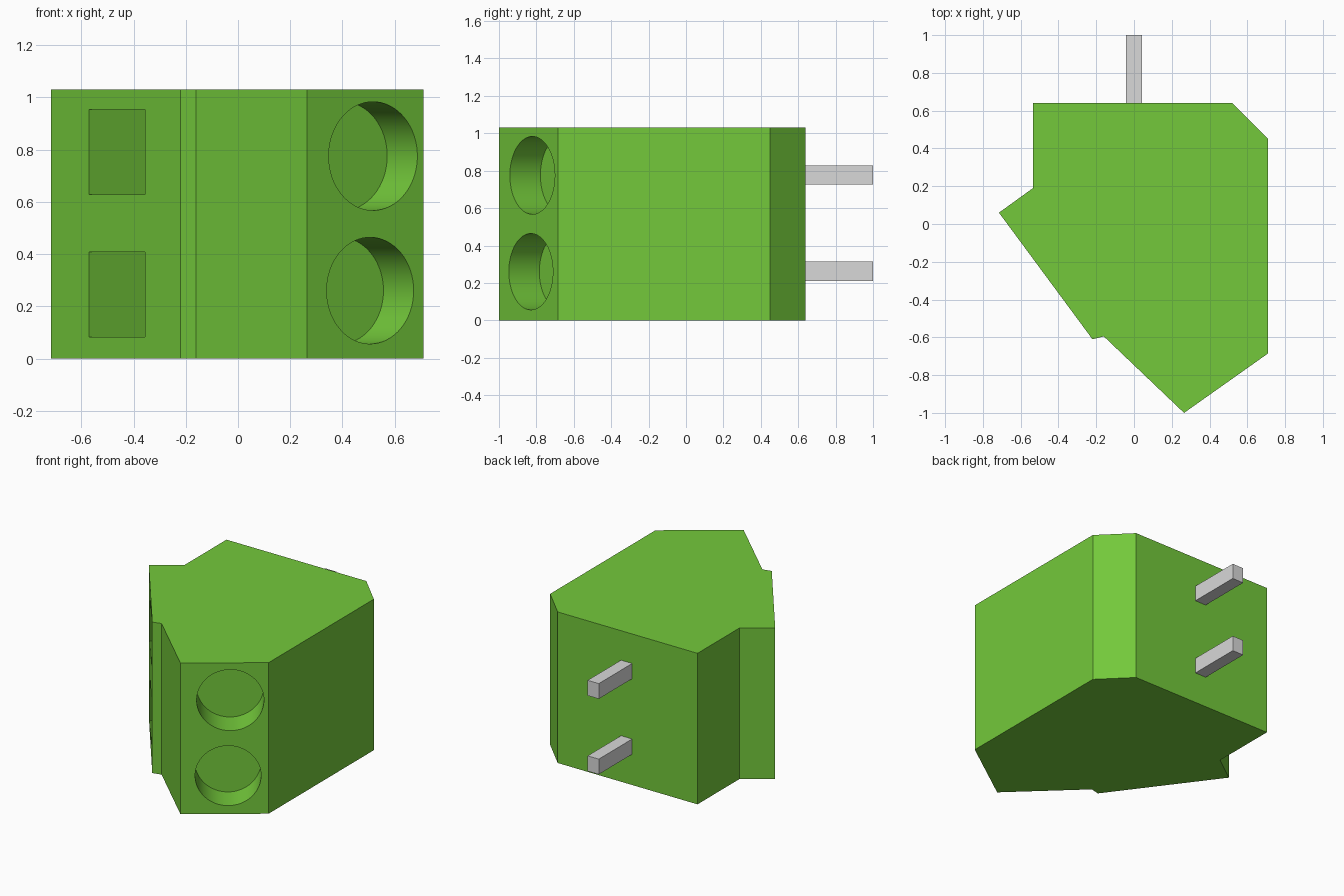
import bpy, bmesh, math
from mathutils import Matrix, Vector

cube = bpy.data.objects.get("Cube")
if cube:
    bpy.data.objects.remove(cube, do_unlink=True)

HEIGHT = 1.03


def material(name, rgb):
    m = bpy.data.materials.new(name)
    m.use_nodes = True
    m.diffuse_color = (*rgb, 1)
    bsdf = next(n for n in m.node_tree.nodes if n.type == 'BSDF_PRINCIPLED')
    bsdf.inputs["Base Color"].default_value = (*rgb, 1)
    return m


green = material("green plastic", (0.172, 0.582, 0.043))
metal = material("grey metal", (0.69, 0.69, 0.69))


def make_object(name, bm, mat):
    bmesh.ops.recalc_face_normals(bm, faces=bm.faces)
    mesh = bpy.data.meshes.new(name)
    bm.to_mesh(mesh)
    bm.free()
    mesh.materials.append(mat)
    ob = bpy.data.objects.new(name, mesh)
    bpy.context.collection.objects.link(ob)
    return ob


def box(name, size, matrix, mat):
    bm = bmesh.new()
    bmesh.ops.create_cube(bm, size=1, matrix=matrix @ Matrix.Diagonal((*size, 1)))
    return make_object(name, bm, mat)


def cylinder(name, radius, depth, matrix, mat):
    bm = bmesh.new()
    bmesh.ops.create_cone(bm, cap_ends=True, segments=64, radius1=radius,
                          radius2=radius, depth=depth, matrix=matrix)
    return make_object(name, bm, mat)


# Housing: extruded plan outline
outline = [(-0.535, 0.64), (-0.535, 0.19), (-0.715, 0.06), (-0.22, -0.61),
           (-0.16, -0.595), (0.265, -1.0), (0.71, -0.685), (0.71, 0.45), (0.52, 0.64)]
bm = bmesh.new()
base = bm.faces.new([bm.verts.new((x, y, 0)) for x, y in outline])
top = bmesh.ops.extrude_face_region(bm, geom=[base])
bmesh.ops.translate(bm, vec=(0, 0, HEIGHT),
                    verts=[v for v in top["geom"] if isinstance(v, bmesh.types.BMVert)])
housing = make_object("housing", bm, green)


def into_face(a, b, x, z, depth, outside=0.05):
    """Frame whose local z runs into the wall from a to b, centred on a cut of this depth."""
    along = (Vector((*b, 0)) - Vector((*a, 0))).normalized()
    inward = Vector((-along.y, along.x, 0))
    t = (x - a[0]) / (b[0] - a[0])
    point = Vector((x, a[1] + t * (b[1] - a[1]), z))
    rot = Matrix((along, inward.cross(along), inward)).transposed().to_4x4()
    return Matrix.Translation(point + inward * (depth - outside) / 2) @ rot, depth + outside


cutters = []
# Round screw recesses on the front left wall
for x, z, r in ((0.506, 0.26, 0.204), (0.517, 0.775, 0.208)):
    frame, length = into_face(outline[5], outline[6], x, z, 0.2)
    cutters.append(cylinder("screw_recess_cutter", r, length, frame, green))
# Rectangular wire openings on the front right wall
for z in (0.245, 0.79):
    frame, length = into_face(outline[2], outline[3], -0.463, z, 0.4)
    cutters.append(box("wire_opening_cutter", (0.362, 0.326, length), frame, green))

bpy.context.view_layer.objects.active = housing
for cutter in cutters:
    mod = housing.modifiers.new("cut", 'BOOLEAN')
    mod.operation = 'DIFFERENCE'
    mod.solver = 'EXACT'
    mod.object = cutter
    bpy.ops.object.modifier_apply(modifier=mod.name)
    bpy.data.objects.remove(cutter, do_unlink=True)

# Smooth the round recess walls, keep the housing edges crisp
bpy.ops.object.select_all(action='DESELECT')
housing.select_set(True)
bpy.ops.object.shade_smooth_by_angle(angle=math.radians(15))

# Square contact pins at the back
for label, z in (("lower", 0.262), ("upper", 0.777)):
    box(label + "_pin", (0.084, 0.38, 0.104), Matrix.Translation((0, 0.81, z)), metal)
